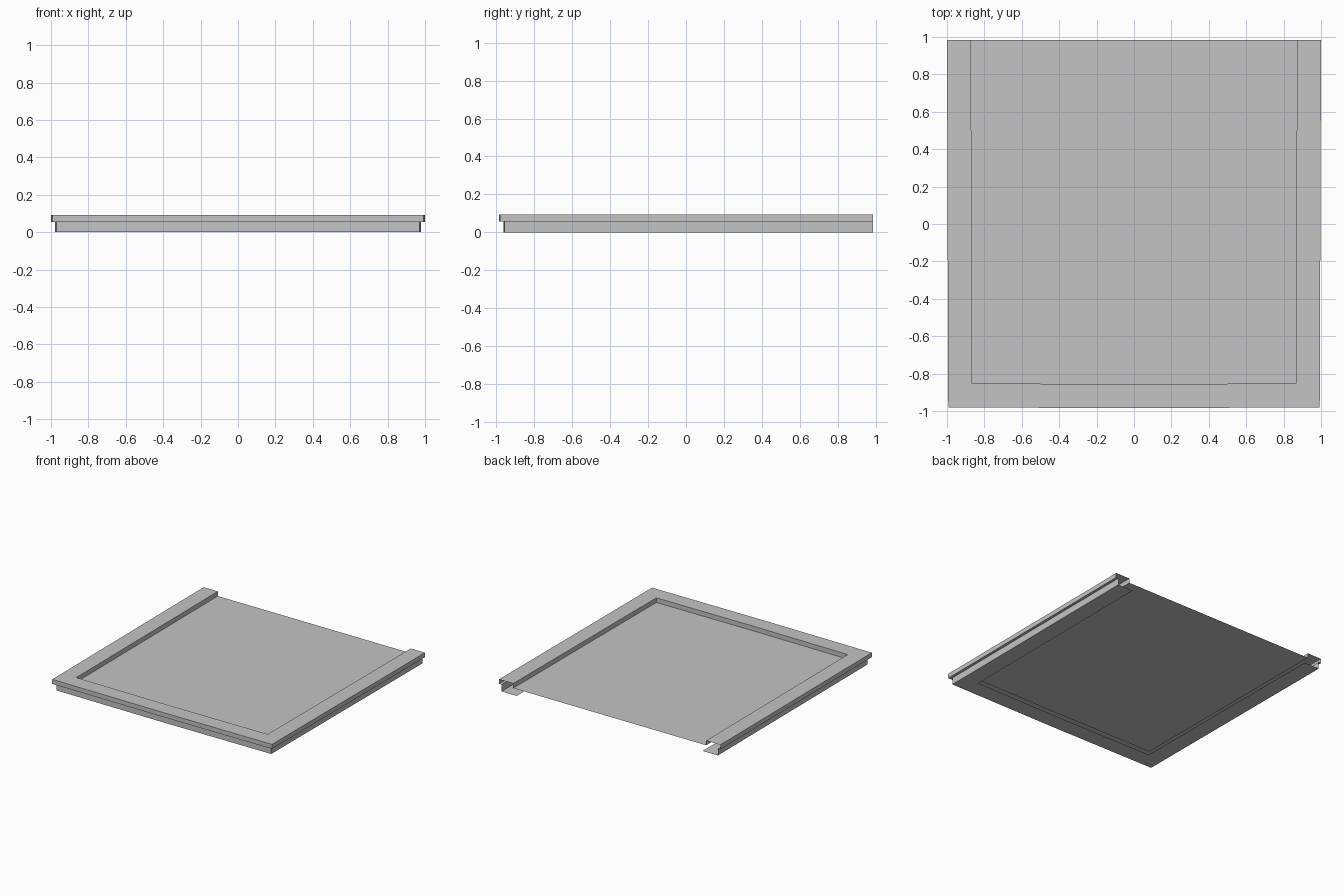
import bpy
import bmesh

# Remove the default cube
cube = bpy.data.objects.get("Cube")
if cube:
    bpy.data.objects.remove(cube)

# Single grey finish
grey = bpy.data.materials.new("plain_grey")
grey.use_nodes = True
colour = (0.55, 0.55, 0.55, 1)
grey.diffuse_color = colour
grey.node_tree.nodes["Principled BSDF"].inputs["Base Color"].default_value = colour

BACK = 0.985
PANEL_INSET, PANEL_Z = 0.128, 0.055


def u_path(inset, z):
    """Three-sided outline, open at the back, tapered and slightly bowed."""
    side = [(1.0 - inset, BACK), (0.993 - inset, -0.98 + inset)]
    points = side + [(0, -BACK + inset)] + [(-x, y) for x, y in reversed(side)]
    return [(x, y, z) for x, y in points]


def finish(bm, name):
    mesh = bpy.data.meshes.new(name)
    bm.to_mesh(mesh)
    bm.free()
    mesh.materials.append(grey)
    obj = bpy.data.objects.new(name, mesh)
    bpy.context.collection.objects.link(obj)
    return obj


# Folded sheet rim: inner wall, top, lip, return ledge, skirt, bottom flange
profile = [(PANEL_INSET, PANEL_Z), (PANEL_INSET, 0.093), (0, 0.093),
           (0, 0.056), (0.022, 0.056), (0.022, 0), (0.16, 0)]
bm = bmesh.new()
rows = [[bm.verts.new(p) for p in u_path(d, z)] for d, z in profile]
for inner, outer in zip(rows, rows[1:]):
    for i in range(len(inner) - 1):
        bm.faces.new((inner[i], outer[i], outer[i + 1], inner[i + 1]))
bm.normal_update()
top_face = max(bm.faces, key=lambda f: f.calc_center_median().z)
if top_face.normal.z < 0:
    bmesh.ops.reverse_faces(bm, faces=bm.faces[:])
finish(bm, "folded_rim")

# Flat panel spanning the rim
bm = bmesh.new()
panel = bm.faces.new([bm.verts.new(p) for p in u_path(PANEL_INSET, PANEL_Z)])
panel.normal_update()
if panel.normal.z < 0:
    panel.normal_flip()
finish(bm, "centre_panel")
